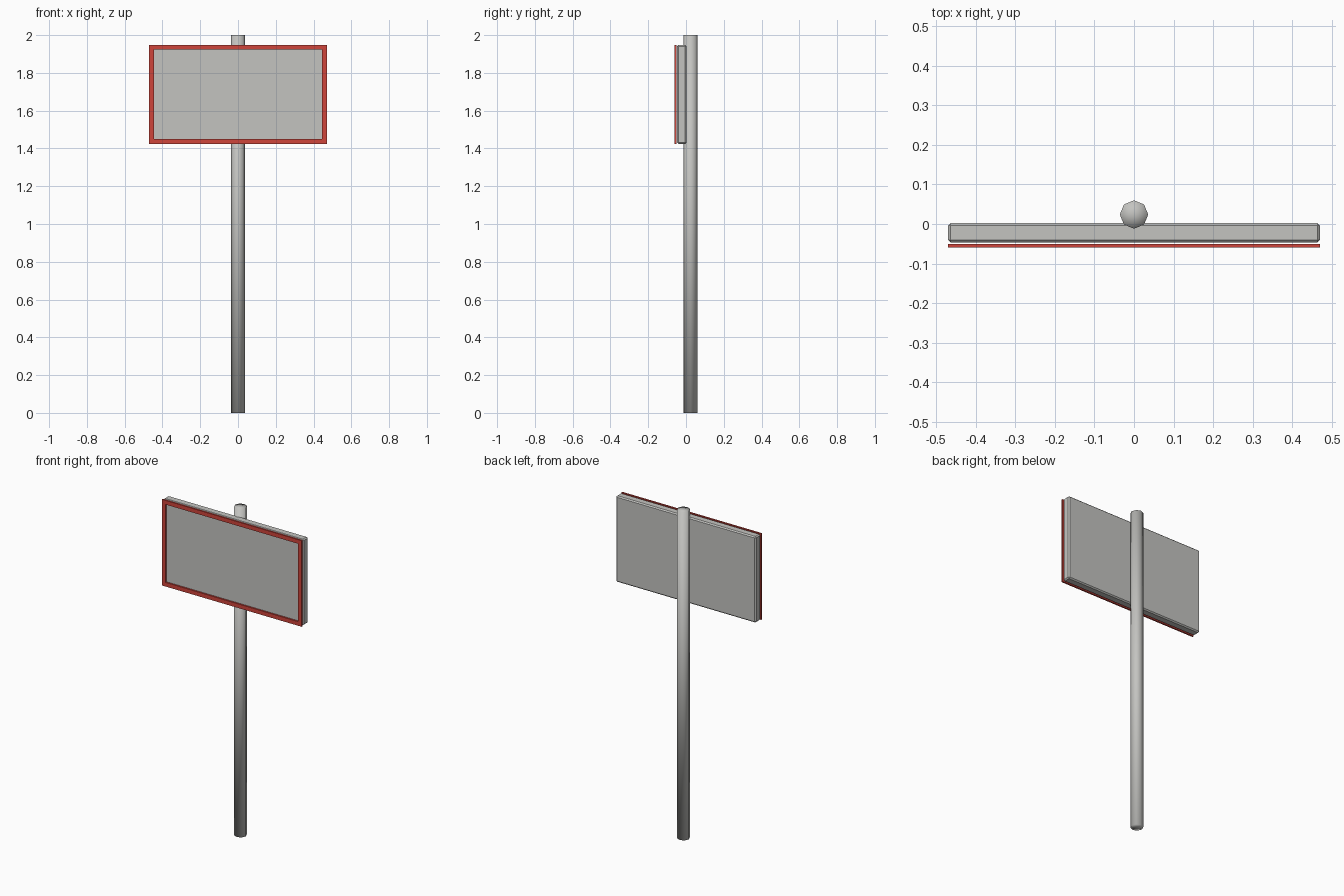
import bpy
import bmesh
from mathutils import Matrix

if "Cube" in bpy.data.objects:
    bpy.data.objects.remove(bpy.data.objects["Cube"], do_unlink=True)


def material(name, rgb):
    mat = bpy.data.materials.new(name)
    mat.use_nodes = True
    colour = (*rgb, 1.0)
    mat.diffuse_color = colour
    mat.node_tree.nodes["Principled BSDF"].inputs["Base Color"].default_value = colour
    return mat


def finish(name, bm, mat, smooth=False):
    bmesh.ops.recalc_face_normals(bm, faces=bm.faces)
    for face in bm.faces:
        face.smooth = smooth
    mesh = bpy.data.meshes.new(name)
    bm.to_mesh(mesh)
    bm.free()
    mesh.materials.append(mat)
    obj = bpy.data.objects.new(name, mesh)
    bpy.context.collection.objects.link(obj)
    return obj


grey = material("Light grey metal", (0.55, 0.55, 0.53))
red = material("Red paint", (0.62, 0.058, 0.043))

HALF_WIDTH = 0.471
BOTTOM, TOP = 1.424, 1.948
MIDDLE = (BOTTOM + TOP) / 2

# Octagonal pole, softly shaded over its caps
bm = bmesh.new()
bmesh.ops.create_cone(bm, cap_ends=True, cap_tris=True, segments=8,
                      radius1=0.036, radius2=0.036, depth=2,
                      matrix=Matrix.Translation((0, 0.024, 1)))
finish("pole", bm, grey, smooth=True)

# Sign board with chamfered edges
bm = bmesh.new()
BACK, FRONT = 0.003, -0.047
bmesh.ops.create_cube(bm, size=1, matrix=Matrix.Translation((0, (BACK + FRONT) / 2, MIDDLE))
                      @ Matrix.Diagonal((2 * HALF_WIDTH, BACK - FRONT, TOP - BOTTOM, 1)))
bmesh.ops.bevel(bm, geom=bm.edges[:], offset=0.007, segments=1,
                affect='EDGES', profile=0.5)
finish("sign_board", bm, grey)

# Thin rectangular border in front of the board
bm = bmesh.new()
BORDER = 0.025


def ring(inset, y):
    x, low, high = HALF_WIDTH - inset, BOTTOM + inset, TOP - inset
    return [bm.verts.new(p) for p in ((-x, y, low), (x, y, low), (x, y, high), (-x, y, high))]


loops = [ring(0, -0.06), ring(BORDER, -0.06), ring(BORDER, -0.05), ring(0, -0.05)]
for k, loop in enumerate(loops):
    other = loops[(k + 1) % 4]
    for i in range(4):
        j = (i + 1) % 4
        bm.faces.new((loop[i], loop[j], other[j], other[i]))
finish("border_frame", bm, red)
